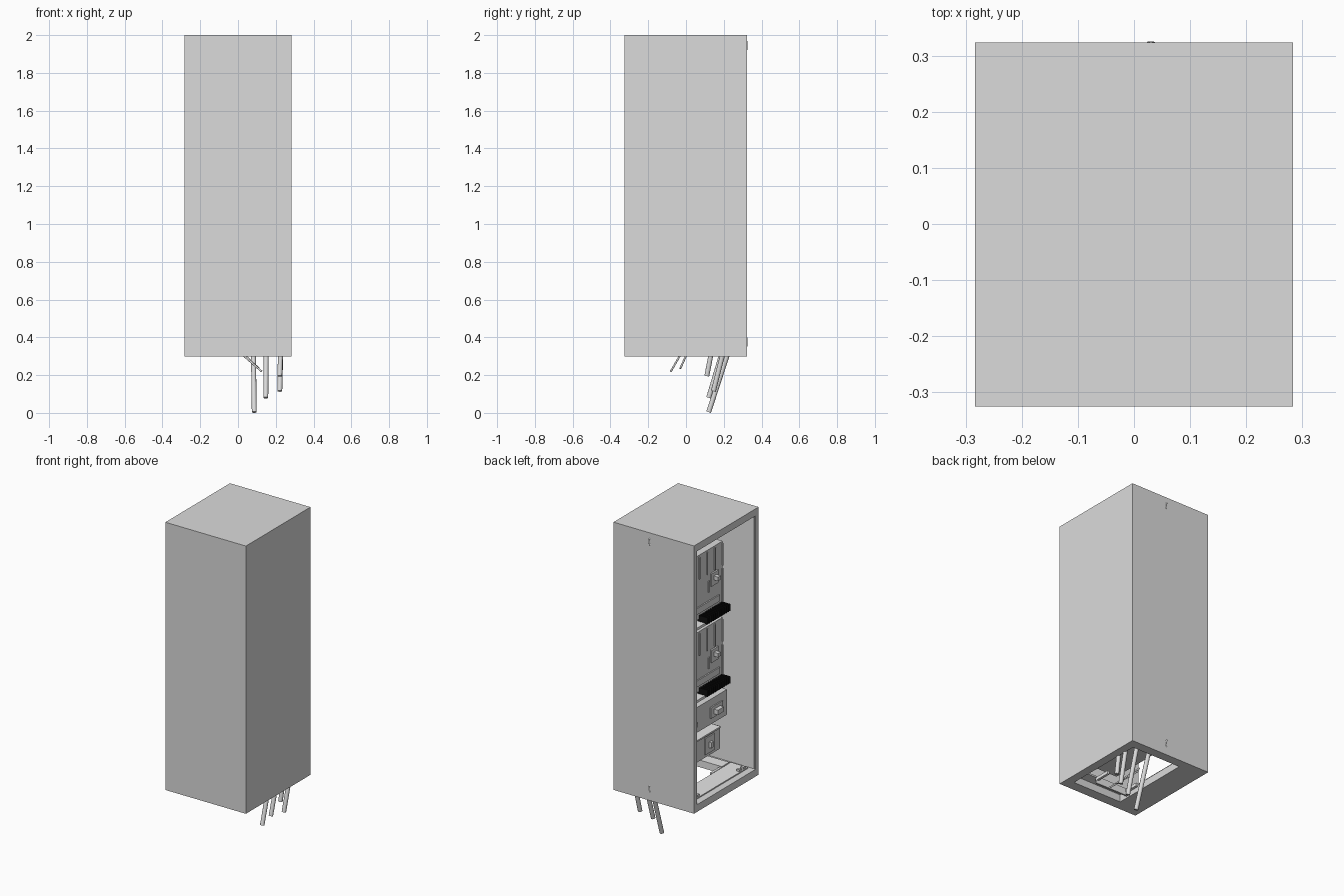
import bpy
import math
from mathutils import Vector

old = bpy.data.objects.get("Cube")
if old:
    bpy.data.objects.remove(old, do_unlink=True)


def material(name, value):
    m = bpy.data.materials.new(name)
    m.use_nodes = True
    m.diffuse_color = (value, value, value, 1)
    m.node_tree.nodes["Principled BSDF"].inputs["Base Color"].default_value = (value, value, value, 1)
    return m


grey = material("light_grey", 0.71)
pale = material("pale_grey", 0.87)
black = material("black", 0.005)


def box(name, x, y, z, mat=grey):
    """Box from three (low, high) ranges."""
    bpy.ops.mesh.primitive_cube_add(size=1)
    o = bpy.context.object
    o.name = name
    spans = (x, y, z)
    o.location = [(a + b) / 2 for a, b in spans]
    o.scale = [b - a for a, b in spans]
    bpy.ops.object.transform_apply(location=True, rotation=False, scale=True)
    o.data.materials.append(mat)
    return o


def cut(target, *spans):
    cutter = box("cutter", *spans)
    cutter.hide_render = True
    mod = target.modifiers.new("cut", 'BOOLEAN')
    mod.operation = 'DIFFERENCE'
    mod.solver = 'EXACT'
    mod.object = cutter
    bpy.context.view_layer.objects.active = target
    bpy.ops.object.modifier_apply(modifier=mod.name)
    bpy.data.objects.remove(cutter, do_unlink=True)


def rod(name, start, end, radius):
    a, b = Vector(start), Vector(end)
    bpy.ops.mesh.primitive_cylinder_add(vertices=16, radius=radius, depth=(b - a).length,
                                        location=(a + b) / 2)
    o = bpy.context.object
    o.name = name
    o.rotation_euler = (b - a).to_track_quat('Z', 'Y').to_euler()
    o.data.materials.append(grey)
    bpy.ops.object.shade_smooth_by_angle(angle=math.radians(40))


# Cabinet shell, open on the -x side, with a cable opening in the floor
cabinet = box("cabinet", (-.283, .283), (-.325, .3235), (.299, 2))
cut(cabinet, (-.4, .255), (-.295, .294), (.345, 1.955))
cut(cabinet, (-.115, .23), (-.26, .265), (.2, .5))

# Pale lining sheets on the inner walls
box("front_lining", (-.275, .25), (-.296, -.292), (.347, 1.953), pale)
box("back_lining", (-.275, .25), (.291, .295), (.347, 1.953), pale)
box("side_lining", (.251, .256), (-.29, .289), (.347, 1.953), pale)

# Floor rail along the open side, with fixing blocks
box("floor_rail", (-.24, -.12), (-.28, .28), (.34, .352), pale)
for y in (-.25, -.21, .21, .25):
    box("rail_block", (-.235, -.215), (y - .01, y + .01), (.35, .365))

# Gland plate closing the front end of the opening, with a downturned lip
box("gland_plate", (-.115, .23), (-.27, -.195), (.345, .355), pale)
box("gland_lip", (-.115, .115), (-.205, -.195), (.31, .35), pale)
for x in (-.115, .1):
    box("gland_arm", (x, x + .015), (-.2, -.1), (.33, .35), pale)
box("floor_bracket", (-.115, .2), (.225, .26), (.345, .36), pale)

# Mounting plate
box("mounting_plate", (.2, .215), (-.25, .25), (.42, 1.8))


def breaker(z0, z1, face):
    """Large switch unit with pole dividers, front cover and toggle."""
    box("breaker_body", (face, .2), (-.24, .24), (z0, z1))
    for i in range(7):
        y = -.235 + i * .078
        box("pole_divider", (face - .008, face + .01), (y - .004, y + .004), (z1 - .15, z1 - .01))
    for y in (-.15, .1):
        box("toggle_frame", (face - .01, face + .01), (y - .035, y + .035), (z1 - .24, z1 - .16))
        box("toggle", (face - .04, face), (y - .014, y + .014), (z1 - .205, z1 - .18))
        box("label_slot", (face - .006, face + .01), (y + .045, y + .06), (z1 - .27, z1 - .2))
    box("edge_strip", (face - .006, face + .01), (-.238, -.228), (z0 + .02, z1 - .17))
    box("lower_cover", (face - .008, face + .01), (-.2, .2), (z0 + .04, z0 + .08))


breaker(1.36, 1.765, -.09)
breaker(.90, 1.28, -.09)

# Ribbed black terminal strips standing on pale ledges
for z in (1.36, .90):
    box("strip_ledge", (-.135, .2), (-.225, .24), (z - .03, z - .014), pale)
    box("terminal_strip", (-.14, -.08), (-.232, 0), (z - .014, z + .018), black)
    for i in range(13):
        y = -.228 + i * .0187
        box("strip_rib", (-.152, -.08), (y - .004, y + .004), (z - .018, z + .024), black)

# Control module
box("control_module", (-.12, .2), (-.24, .24), (.67, .83))
for y in (-.13, .13):
    box("module_frame", (-.128, -.11), (y - .06, y + .06), (.71, .78))
    box("module_knob", (-.155, -.12), (y - .03, y + .03), (.73, .76))

# Lower terminal module
box("lower_module", (-.07, .2), (-.24, .24), (.44, .585))
box("lower_module_ledge", (-.09, .2), (-.22, .24), (.585, .595), pale)
for y in (-.13, .13):
    box("lower_cover_plate", (-.078, -.06), (y - .045, y + .045), (.46, .565))
    box("lower_switch", (-.095, -.07), (y - .012, y + .012), (.495, .53))

# Power cables leaving through the floor
cables = [
    ((.086, .12, .004), (.08, .265, .45)),
    ((.147, .12, .08), (.15, .23, .45)),
    ((.221, .145, .115), (.23, .23, .45)),
    ((.221, .11, .195), (.23, .16, .45)),
]
for start, end in cables:
    rod("power_cable", start, end, .013)

# Thin control wires
for start, end in [((.125, -.08, .22), (-.035, 0, .36)), ((.11, -.03, .235), (-.02, .025, .36))]:
    rod("control_wire", start, end, .005)

# Crescent marks on the back wall
for z in (.375, 1.945):
    curve = bpy.data.curves.new("crescent", 'CURVE')
    curve.dimensions = '3D'
    curve.bevel_depth = .005
    curve.bevel_resolution = 2
    line = curve.splines.new('POLY')
    line.points.add(10)
    for i, p in enumerate(line.points):
        a = math.radians(-75 + i * 15)
        p.co = (.022 + .012 * math.cos(a), .3205, z + .022 * math.sin(a), 1)
    mark = bpy.data.objects.new("back_crescent", curve)
    bpy.context.collection.objects.link(mark)
    curve.materials.append(grey)
